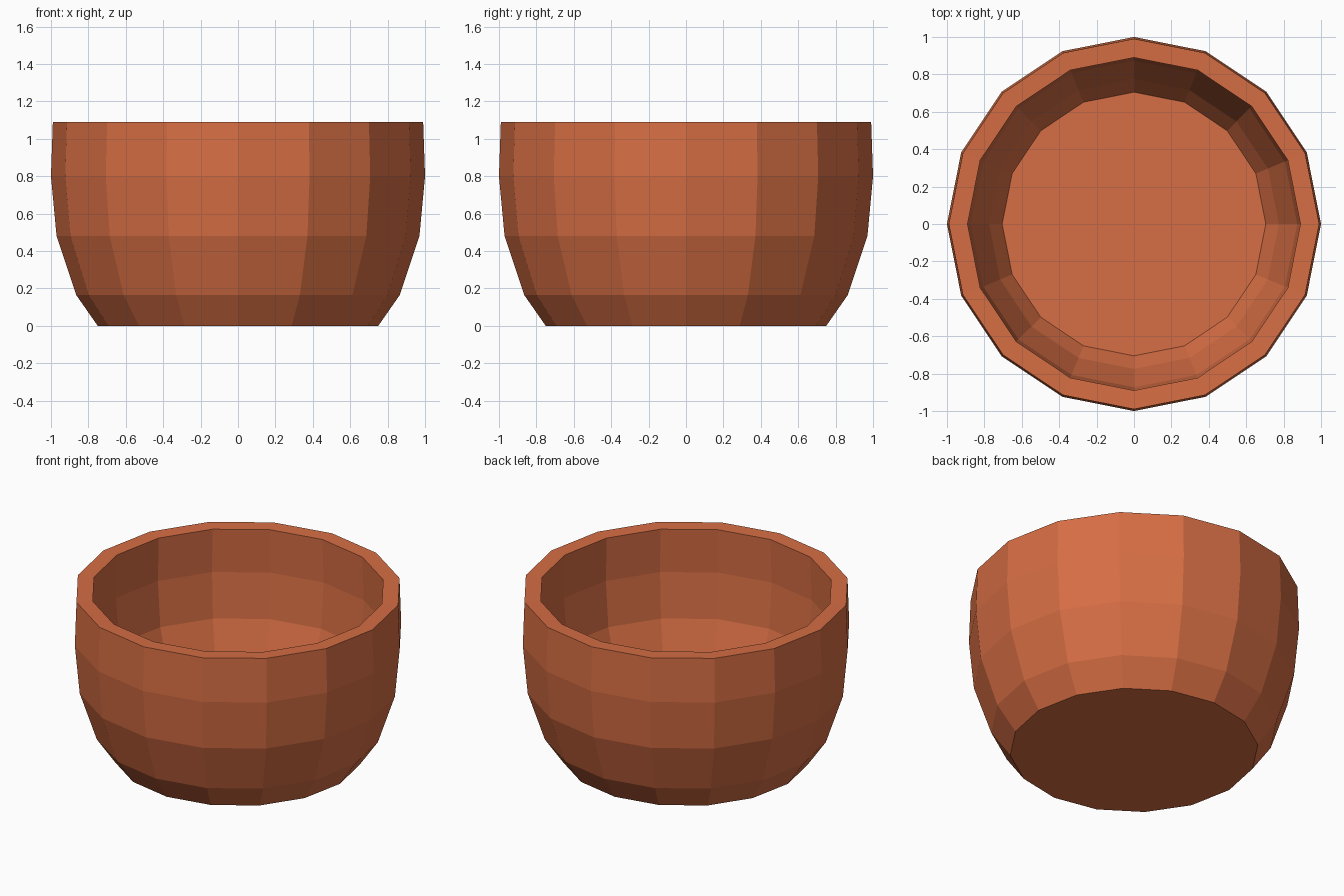
import bpy
import bmesh
from math import cos, sin, tau

SIDES = 16

cube = bpy.data.objects.get("Cube")
if cube:
    bpy.data.objects.remove(cube, do_unlink=True)

# Terracotta material
clay = bpy.data.materials.new("terracotta")
clay.use_nodes = True
color = (0.67, 0.155, 0.057, 1)
clay.diffuse_color = color
clay.node_tree.nodes["Principled BSDF"].inputs["Base Color"].default_value = color

# Wall profile as (radius, height): up the outside, over the rim, down the inside
outer = [(0.75, 0), (0.865, 0.165), (0.97, 0.48), (1, 0.8), (0.99, 1.09)]
inner = [(0.89, 1.087), (0.9, 0.797), (0.873, 0.5), (0.775, 0.21), (0.705, 0.09)]

bm = bmesh.new()
rings = [
    [bm.verts.new((r * cos(tau * i / SIDES), r * sin(tau * i / SIDES), z))
     for i in range(SIDES)]
    for r, z in outer + inner
]

# Faceted walls and rim
for low, high in zip(rings, rings[1:]):
    for i in range(SIDES):
        j = (i + 1) % SIDES
        bm.faces.new((low[i], low[j], high[j], high[i]))

# Underside and inner floor
bm.faces.new(list(reversed(rings[0])))
bm.faces.new(rings[-1])

mesh = bpy.data.meshes.new("bowl")
bm.to_mesh(mesh)
bm.free()
mesh.materials.append(clay)
bowl = bpy.data.objects.new("bowl", mesh)
bpy.context.collection.objects.link(bowl)
